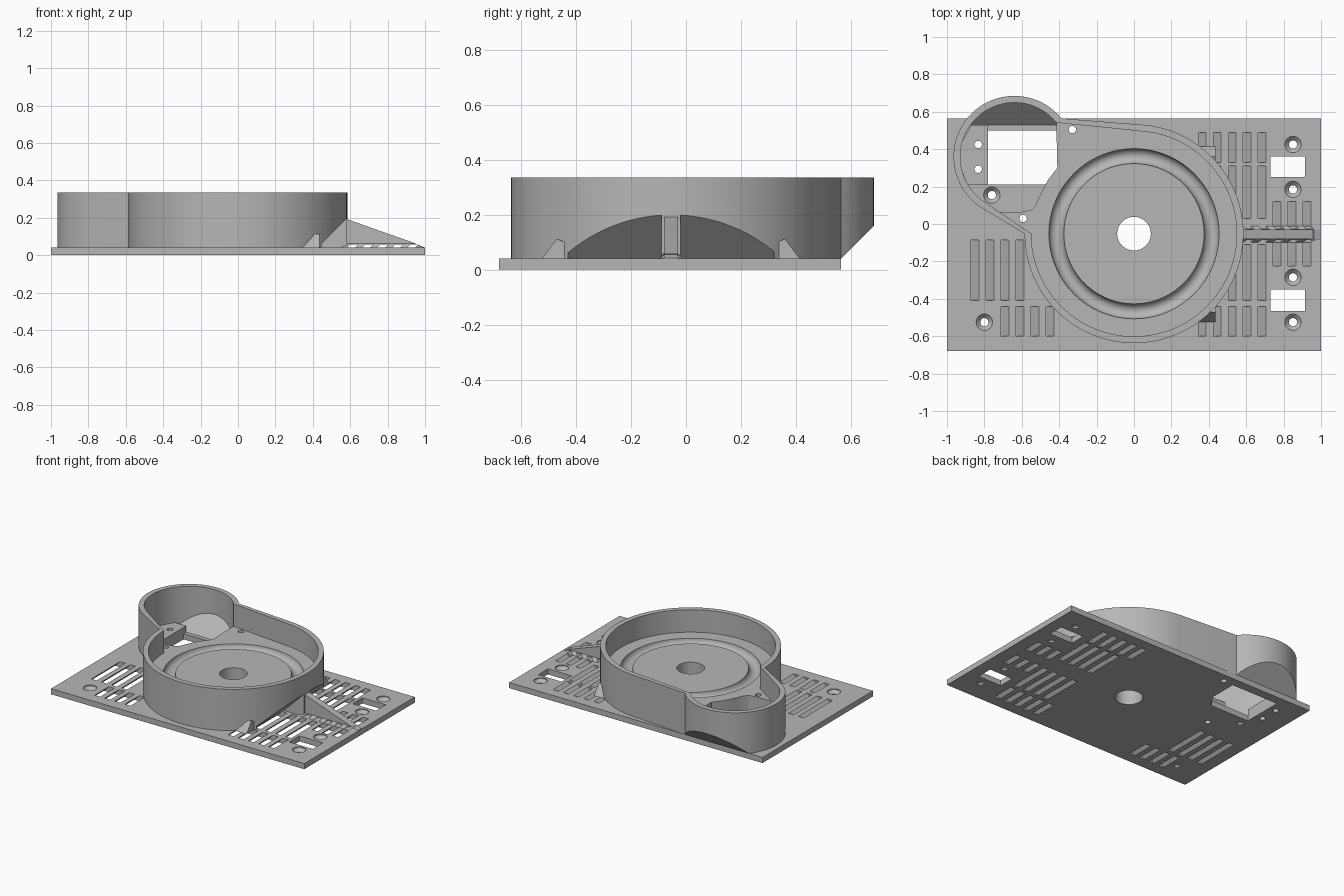
import bpy, bmesh, math
from mathutils import Vector

cube = bpy.data.objects.get("Cube")
if cube:
    bpy.data.objects.remove(cube, do_unlink=True)

grey = bpy.data.materials.new("plain grey")
grey.use_nodes = True
grey.diffuse_color = (0.47, 0.47, 0.47, 1)
grey.node_tree.nodes["Principled BSDF"].inputs["Base Color"].default_value = grey.diffuse_color

BASE, FLOOR, TOP = 0.04, 0.175, 0.335
HUB = (0, -0.052)
POD = (-0.64, 0.36)


def loft(bm, rings):
    """Closed solid through a list of equal rings of 3D points."""
    rows = [[bm.verts.new(p) for p in ring] for ring in rings]
    n = len(rows[0])
    for a, b in zip(rows, rows[1:]):
        for i in range(n):
            j = (i + 1) % n
            bm.faces.new((a[i], a[j], b[j], b[i]))
    bm.faces.new(rows[0][::-1])
    bm.faces.new(rows[-1])


def prism(bm, poly, z0, z1):
    loft(bm, [[(x, y, z) for x, y in poly] for z in (z0, z1)])


def trim(bm, point, normal):
    """Slice off everything on the normal side and cap the cut."""
    cut = bmesh.ops.bisect_plane(bm, geom=bm.verts[:] + bm.edges[:] + bm.faces[:],
                                 plane_co=point, plane_no=normal, clear_outer=True)
    edges = [e for e in cut["geom_cut"] if isinstance(e, bmesh.types.BMEdge)]
    bmesh.ops.holes_fill(bm, edges=edges)


def finish(bm, name):
    bmesh.ops.recalc_face_normals(bm, faces=bm.faces)
    mesh = bpy.data.meshes.new(name)
    bm.to_mesh(mesh)
    bm.free()
    ob = bpy.data.objects.new(name, mesh)
    bpy.context.collection.objects.link(ob)
    mesh.materials.append(grey)
    return ob


def select(ob):
    bpy.ops.object.select_all(action='DESELECT')
    ob.select_set(True)
    bpy.context.view_layer.objects.active = ob


def carve(ob, cutter):
    mod = ob.modifiers.new("cut", 'BOOLEAN')
    mod.operation, mod.solver, mod.object = 'DIFFERENCE', 'EXACT', cutter
    select(ob)
    bpy.ops.object.modifier_apply(modifier=mod.name)
    bpy.data.objects.remove(cutter, do_unlink=True)


def arc(c, r, a0, a1, n):
    angles = [math.radians(a0 + (a1 - a0) * i / n) for i in range(n + 1)]
    return [(c[0] + r * math.cos(a), c[1] + r * math.sin(a)) for a in angles]


def circle(c, r, n=24):
    return arc(c, r, 0, 360 * (n - 1) / n, n - 1)


def rect(x0, x1, y0, y1):
    return [(x0, y0), (x1, y0), (x1, y1), (x0, y1)]


def pod_arc(inset):
    return arc(POD, 0.325 - inset, 39, 235, 40)


def outline(inset):
    return arc(HUB, 0.585 - inset, 180, 443, 72) + pod_arc(inset)


def slot(bm, x, y0, y1):
    """Louvre slot leaning toward -x as it goes down."""
    loft(bm, [[(px + z - BASE, py, z) for px, py in rect(x - 0.021, x + 0.021, y0, y1)]
              for z in (-0.02, 0.058)])


def columns(start, count):
    return [start + 0.08 * i for i in range(count)]


# base plate with vents, windows and countersunk holes
bm = bmesh.new()
prism(bm, rect(-1, 1, -0.68, 0.565), 0, BASE)
plate = finish(bm, "base_plate")

bm = bmesh.new()
vents = [(-0.85, 4, -0.41, -0.085), (-0.69, 4, -0.6, -0.44),
         (0.365, 5, 0.33, 0.49), (0.445, 4, 0.03, 0.31),
         (0.445, 4, -0.41, -0.11), (0.365, 5, -0.6, -0.44),
         (0.765, 3, -0.01, 0.12), (0.765, 3, -0.225, -0.1)]
for start, count, y0, y1 in vents:
    for x in columns(start, count):
        slot(bm, x, y0, y1)
for y0, y1 in ((0.25, 0.36), (-0.465, -0.35)):
    prism(bm, rect(0.73, 0.915, y0, y1), -0.1, 0.1)
prism(bm, [(-0.78, 0.21), (-0.475, 0.21), (-0.41, 0.3), (-0.41, 0.5), (-0.78, 0.5)], -0.1, 0.1)
for c in ((0.85, 0.425), (0.85, 0.185), (0.85, -0.285), (0.85, -0.525), (-0.8, -0.525), (-0.76, 0.155)):
    loft(bm, [[(x, y, z) for x, y in circle(c, r)]
              for r, z in ((0.022, -0.02), (0.022, 0.012), (0.044, 0.034), (0.044, 0.1))])


def pin_holes(bm, spots):
    for c in spots:
        prism(bm, circle(c, 0.02, 16), -0.1, 0.25)


floor_pins = [(-0.593, 0.03), (-0.33, 0.505)]
tab_pins = [(-0.833, 0.425), (-0.833, 0.293)]
pin_holes(bm, floor_pins + tab_pins)
prism(bm, circle(HUB, 0.09, 40), -0.1, 0.25)
carve(plate, finish(bm, "plate_cutter"))

# housing: round bowl joined to a smaller round pod
bm = bmesh.new()
prism(bm, outline(0), BASE, TOP)
trim(bm, (0, 0.525, 0), Vector((0, 1, -1)).normalized())
housing = finish(bm, "round_housing")

bm = bmesh.new()
prism(bm, outline(0.036), FLOOR, 0.5)
carve(housing, finish(bm, "bowl_cutter"))

# deep well inside the pod, with a sloping back
bm = bmesh.new()
bank = [(-0.72, 0.065), (-0.6, 0.065), (-0.55, 0.075), (-0.525, 0.1),
        (-0.5, 0.16), (-0.46, 0.235), (-0.41, 0.3)]
prism(bm, pod_arc(0.036) + bank, 0.02, 0.5)
trim(bm, (0, 0.49, 0), Vector((0, 1, -1)).normalized())
carve(housing, finish(bm, "well_cutter"))

# ring groove, centre hole and pin holes in the bowl floor
bpy.ops.mesh.primitive_torus_add(location=(*HUB, FLOOR), major_radius=0.415, minor_radius=0.04,
                                 major_segments=72, minor_segments=20)
carve(housing, bpy.context.object)
bm = bmesh.new()
prism(bm, circle(HUB, 0.09, 40), -0.1, 0.25)
pin_holes(bm, floor_pins)
carve(housing, finish(bm, "hole_cutter"))

# undercut on the left side, split by a central pillar
bm = bmesh.new()
wedge = [(0.405, 0.02), (0.7, 0.02), (0.7, 0.315)]
for y0, y1 in ((-0.43, -0.09), (-0.02, 0.32)):
    loft(bm, [[(x, y, z) for x, z in wedge] for y in (y0, y1)])
carve(housing, finish(bm, "undercut_cutter"))

# sloping brace with small vents through its foot
bm = bmesh.new()
sections = []
for x, h in ((0.56, 0.2), (0.94, 0.066), (0.995, 0.042)):
    foot = min(h - 0.001, 0.062)
    sections.append([(x, y, z) for y, z in (
        (-0.1, BASE - 0.002), (-0.08, foot), (-0.08, h), (-0.03, h), (-0.03, foot), (-0.01, BASE - 0.002))])
loft(bm, sections)
brace = finish(bm, "side_brace")
bm = bmesh.new()
for x in columns(0.605, 5):
    slot(bm, x, -0.2, 0.1)
carve(brace, finish(bm, "brace_cutter"))

# short ribs at both ends of the undercut
for side, name in ((-1, "front_rib"), (1, "back_rib")):
    bm = bmesh.new()
    rib = [(0.47, BASE), (0.415, 0.112), (0.385, 0.1), (0.385, BASE)]
    loft(bm, [[(x, -0.055 + side * y, z) for y, z in rib] for x in (0.3, 0.435)])
    finish(bm, name)

# mounting tab beside the well
bm = bmesh.new()
prism(bm, [(-0.78, 0.21), (-0.78, 0.53), (-0.87, 0.53), (-0.93, 0.42), (-0.935, 0.32), (-0.89, 0.21)],
      BASE, 0.085)
tab = finish(bm, "mounting_tab")
bm = bmesh.new()
pin_holes(bm, tab_pins)
carve(tab, finish(bm, "tab_cutter"))

for ob in (plate, housing, brace, tab):
    ob.data.materials.clear()
    ob.data.materials.append(grey)
    ob.data.polygons.foreach_set("material_index", [0] * len(ob.data.polygons))
    select(ob)
    bpy.ops.object.shade_smooth_by_angle(angle=math.radians(28))
